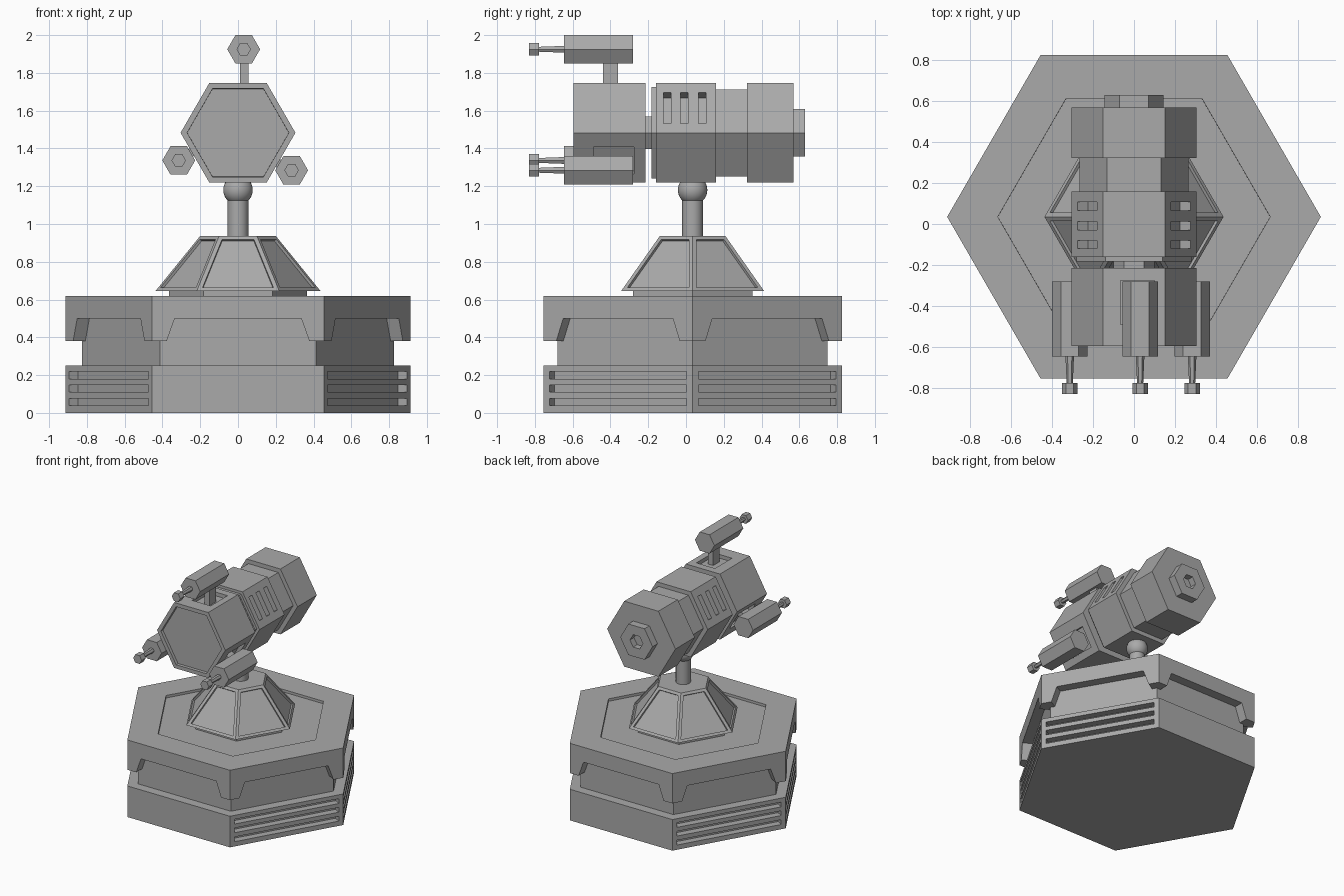
import bpy, bmesh, math
from mathutils import Matrix, Vector

if "Cube" in bpy.data.objects:
    bpy.data.objects.remove(bpy.data.objects["Cube"])

grey = bpy.data.materials.new("plain_grey")
grey.use_nodes = True
GREY = (0.4, 0.4, 0.4, 1)
grey.diffuse_color = GREY
grey.node_tree.nodes["Principled BSDF"].inputs["Base Color"].default_value = GREY

T = Matrix.Translation
def rot(deg, axis):
    return Matrix.Rotation(math.radians(deg), 4, axis)

BASE = T((0, 0.035, 0))                       # axis of the stand
CANNON = T((0, 0, 1.483)) @ rot(90, 'X')      # local z points to the front


def add_object(name, bm, matrix):
    bmesh.ops.recalc_face_normals(bm, faces=bm.faces)
    bm.transform(matrix)
    mesh = bpy.data.meshes.new(name)
    bm.to_mesh(mesh)
    bm.free()
    mesh.materials.append(grey)
    obj = bpy.data.objects.new(name, mesh)
    bpy.context.collection.objects.link(obj)
    return obj


def prism(name, points, z0, z1, matrix, taper=1):
    """Extrude a 2D outline from z0 to z1, scaling the far end by taper."""
    bm = bmesh.new()
    low = [bm.verts.new((x, y, z0)) for x, y in points]
    high = [bm.verts.new((x * taper, y * taper, z1)) for x, y in points]
    bm.faces.new(low)
    bm.faces.new(high)
    n = len(points)
    for i in range(n):
        j = (i + 1) % n
        bm.faces.new((low[i], low[j], high[j], high[i]))
    return add_object(name, bm, matrix)


def ngon(radius, n=6):
    return [(radius * math.cos(math.tau * i / n), radius * math.sin(math.tau * i / n)) for i in range(n)]


def rect(x0, x1, y0, y1):
    return [(x0, y0), (x1, y0), (x1, y1), (x0, y1)]


def recess(obj, chosen, width, depth):
    """Sink a bordered panel into every face that passes the test."""
    bm = bmesh.new()
    bm.from_mesh(obj.data)
    bm.normal_update()
    faces = [f for f in bm.faces if chosen(f.normal)]
    bmesh.ops.inset_individual(bm, faces=faces, thickness=width, use_even_offset=True)
    bmesh.ops.inset_individual(bm, faces=faces, thickness=0.0005, depth=-depth, use_even_offset=True)
    bm.to_mesh(obj.data)
    bm.free()


def cut(obj, cutters):
    """Subtract the cutters, bake the result and remove them."""
    for c in cutters:
        mod = obj.modifiers.new("cut", 'BOOLEAN')
        mod.operation = 'DIFFERENCE'
        mod.solver = 'EXACT'
        mod.object = c
    bpy.context.view_layer.update()
    evaluated = obj.evaluated_get(bpy.context.evaluated_depsgraph_get())
    obj.data = bpy.data.meshes.new_from_object(evaluated)
    obj.modifiers.clear()
    for c in cutters:
        bpy.data.objects.remove(c)


def side(azimuth):
    """Frame of a stand side: x along it, y up, z outward."""
    return BASE @ rot(azimuth - 270, 'Z') @ rot(90, 'X')


# Stand: three stacked hexagons
R, MID_R = 0.912, 0.826
APOTHEM, MID_APOTHEM = R * math.cos(math.pi / 6), MID_R * math.cos(math.pi / 6)
base_lower = prism("base_lower", ngon(R), 0, 0.25, BASE)
prism("base_middle", ngon(MID_R), 0.24, 0.51, BASE)
base_upper = prism("base_upper", ngon(R), 0.38, 0.62, BASE)
recess(base_upper, lambda n: n.z > 0.9, 0.214, 0.02)

# Notches under the upper hexagon
notch = [(-0.42, 0.26), (0.42, 0.26), (0.335, 0.5), (-0.335, 0.5)]
cut(base_upper, [prism("notch_cutter", notch, MID_APOTHEM - 0.005, 1, side(a)) for a in range(30, 390, 60)])

# Vent slots on the four oblique sides
cut(base_lower, [prism("vent_cutter", rect(-0.42, 0.42, z, z + 0.038), APOTHEM - 0.055, 1, side(a))
                 for a in (30, 150, 210, 330) for z in (0.038, 0.11, 0.18)])

# Pedestal, pole and ball joint
prism("pedestal_foot", ngon(0.365), 0.59, 0.66, BASE)
pedestal = prism("pedestal", ngon(0.437), 0.645, 0.937, BASE, 0.2 / 0.437)
recess(pedestal, lambda n: abs(n.z) < 0.9, 0.022, 0.015)
pole = prism("pole", ngon(0.055, 32), 0.92, 1.2, BASE)
bm = bmesh.new()
bmesh.ops.create_uvsphere(bm, u_segments=32, v_segments=16, radius=0.078)
ball = add_object("ball_joint", bm, BASE @ T((0, 0, 1.18)))
for obj in (pole, ball):
    bpy.ops.object.select_all(action='DESELECT')
    obj.select_set(True)
    bpy.context.view_layer.objects.active = obj
    bpy.ops.object.shade_smooth_by_angle(angle=math.radians(40))

# Cannon body sections, front to back
front = prism("cannon_front", ngon(0.304), 0.215, 0.595, CANNON)
recess(front, lambda n: n.y < -0.9, 0.03, 0.025)
prism("cannon_neck", ngon(0.1), 0.15, 0.23, CANNON)
prism("cannon_collar", ngon(0.28), 0.15, 0.182, CANNON)
middle = prism("cannon_middle", ngon(0.304), -0.158, 0.16, CANNON)
prism("cannon_waist", ngon(0.266), -0.33, -0.15, CANNON)
prism("cannon_rear", ngon(0.304), -0.568, -0.322, CANNON)
boss = prism("rear_boss", ngon(0.144), -0.63, -0.56, CANNON)
recess(boss, lambda n: n.y > 0.9, 0.075, 0.05)

# Cooling slots on both upper slanted sides
FLAT = 0.304 * math.cos(math.pi / 6)
cut(middle, [prism("slot_cutter", rect(-0.095, 0.095, FLAT - 0.06, FLAT + 0.1), z, z + 0.04,
                   CANNON @ rot(a, 'Z'))
             for a in (60, -60) for z in (-0.107, -0.011, 0.08)])

# Three side guns, each on a bracket in a sunken bay
arms = [("top", 0, 0.442), ("right", 120, 0.345), ("left", 240, 0.345)]
cut(front, [prism("bay_cutter", rect(-0.066, 0.1, FLAT - 0.03, FLAT + 0.1), 0.275, 0.49,
                  CANNON @ rot(a, 'Z')) for _, a, _ in arms])
for label, angle, reach in arms:
    arm = CANNON @ rot(angle, 'Z')
    prism(label + "_bracket", rect(0.01, 0.056, FLAT - 0.04, reach), 0.36, 0.44, arm)
    axis = arm @ T((0.03, reach, 0))
    prism(label + "_gun", ngon(0.087), 0.28, 0.647, axis)
    prism(label + "_barrel", ngon(0.021), 0.64, 0.785, axis, 0.7)
    prism(label + "_muzzle", ngon(0.038), 0.777, 0.83, axis)
